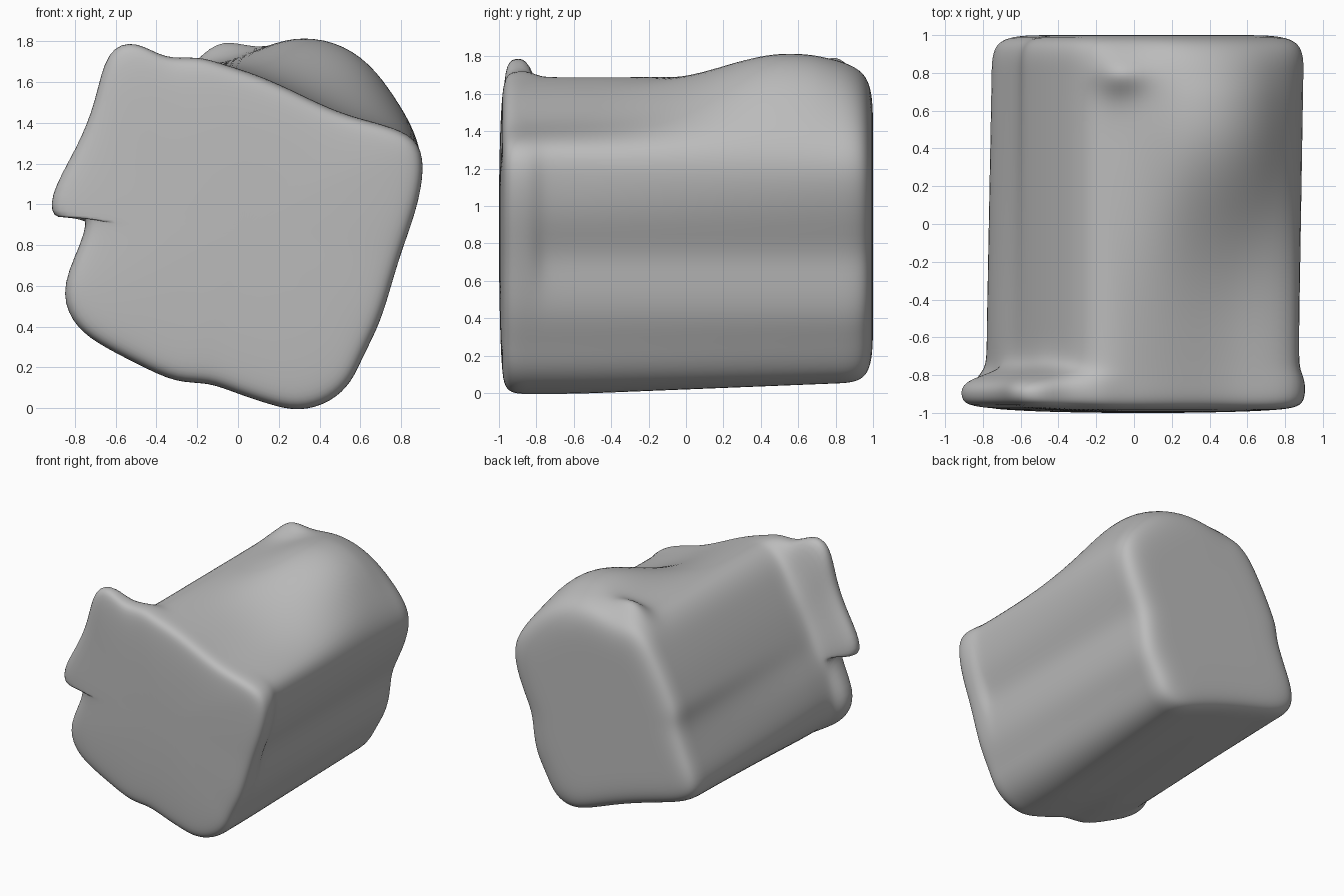
import bpy
import bmesh
from math import exp
from mathutils import Vector

cube = bpy.data.objects.get("Cube")
if cube:
    bpy.data.objects.remove(cube, do_unlink=True)

# Plain stone colour
stone = bpy.data.materials.new("stone_grey")
stone.use_nodes = True
grey = (0.5, 0.5, 0.5, 1)
stone.diffuse_color = grey
stone.node_tree.nodes["Principled BSDF"].inputs["Base Color"].default_value = grey

# Cross-section of the block, a tilted square in x and z
SECTION = [
    (.3, -.02), (.46, .03), (.56, .13), (.61, .25), (.7, .42), (.73, .6), (.74, .75),
    (.84, .94), (.88, 1.18), (.87, 1.32), (.72, 1.39), (.55, 1.43), (.4, 1.49),
    (.2, 1.59), (.05, 1.65), (-.08, 1.69), (-.2, 1.69), (-.31, 1.61), (-.4, 1.47),
    (-.48, 1.33), (-.54, 1.21), (-.59, 1.1), (-.63, 1), (-.67, .92), (-.7, .86),
    (-.74, .77), (-.79, .6), (-.77, .46), (-.68, .33), (-.5, .22), (-.3, .12),
    (-.15, .13), (0, .07), (.15, .02)]

# Replacement points by index: torn lip along the front edge
LIP = {
    5: (.76, .63), 6: (.81, .79), 7: (.88, .98), 8: (.92, 1.19), 9: (.88, 1.33),
    16: (-.2, 1.73), 17: (-.36, 1.71), 18: (-.5, 1.81), 19: (-.65, 1.77),
    20: (-.7, 1.5), 21: (-.79, 1.28), 22: (-.94, 1.03), 23: (-.9, .9), 24: (-.76, 1),
    25: (-.73, .88), 26: (-.88, .6), 27: (-.82, .42), 28: (-.7, .32)}

# Straighter underside and left side toward the back
BACK = {
    0: (.36, .04), 1: (.49, .08), 2: (.56, .16), 3: (.62, .28), 8: (.92, 1.19),
    22: (-.6, 1), 23: (-.62, .92), 24: (-.65, .84), 25: (-.69, .74), 26: (-.76, .57),
    27: (-.75, .44), 28: (-.63, .36), 29: (-.46, .31), 30: (-.28, .26),
    31: (-.12, .21), 32: (.05, .15), 33: (.2, .09)}

# Broad hump on the rear of the top
HUMP = {
    9: (.87, 1.36), 10: (.77, 1.53), 11: (.65, 1.7), 12: (.48, 1.81),
    13: (.27, 1.83), 14: (.1, 1.76)}

CENTRE = Vector((0.05, 0, 0.9))


def bell(value, middle, width):
    return exp(-((value - middle) / width) ** 2)


def ring_points(y, scale, lip):
    back = min(max((y + 0.6) / 1.5, 0), 1)
    middle = Vector((CENTRE.x, y, CENTRE.z))
    points = []
    for i, (x, z) in enumerate(SECTION):
        p = Vector((x, y, z))
        for shape, weight in ((BACK, back), (HUMP, bell(y, 0.55, 0.6)), (LIP, lip)):
            if i in shape:
                p = p.lerp(Vector((shape[i][0], y, shape[i][1])), weight)
        # small pinched peak on the rear corner
        if p.z > 1.3:
            p.z += 0.16 * bell(p.x, -0.06, 0.1) * bell(y, 0.79, 0.09)
        points.append(middle + (p - middle) * scale)
    return points


# Stations: depth, scale toward the centre, amount of lip
stations = [(-1, .25, 0), (-.995, .6, 0), (-.985, .86, .2), (-.97, .965, 1),
            (-.92, 1, 1), (-.83, 1, 1), (-.77, 1, .15), (-.7, 1, 0)]
stations += [(-.55 + .15 * i, 1, 0) for i in range(9)]
stations += [(.73, 1, 0), (.8, 1, 0), (.87, 1, 0), (.94, .98, 0),
             (.98, .92, 0), (1, .8, 0), (1, .55, 0), (1, .25, 0)]

bm = bmesh.new()
rings = [[bm.verts.new(p) for p in ring_points(*s)] for s in stations]
count = len(SECTION)
for near, far in zip(rings, rings[1:]):
    for i in range(count):
        j = (i + 1) % count
        bm.faces.new((near[i], near[j], far[j], far[i]))

# Close both ends with fans
for ring in (rings[0], rings[-1]):
    hub = bm.verts.new(sum((v.co for v in ring), Vector()) / count)
    for i in range(count):
        bm.faces.new((ring[i], ring[(i + 1) % count], hub))
bmesh.ops.recalc_face_normals(bm, faces=bm.faces)

mesh = bpy.data.meshes.new("stone_block")
bm.to_mesh(mesh)
bm.free()
mesh.materials.append(stone)
block = bpy.data.objects.new("stone_block", mesh)
bpy.context.collection.objects.link(block)

subdivision = block.modifiers.new("rounding", "SUBSURF")
subdivision.levels = subdivision.render_levels = 2
for polygon in mesh.polygons:
    polygon.use_smooth = True
